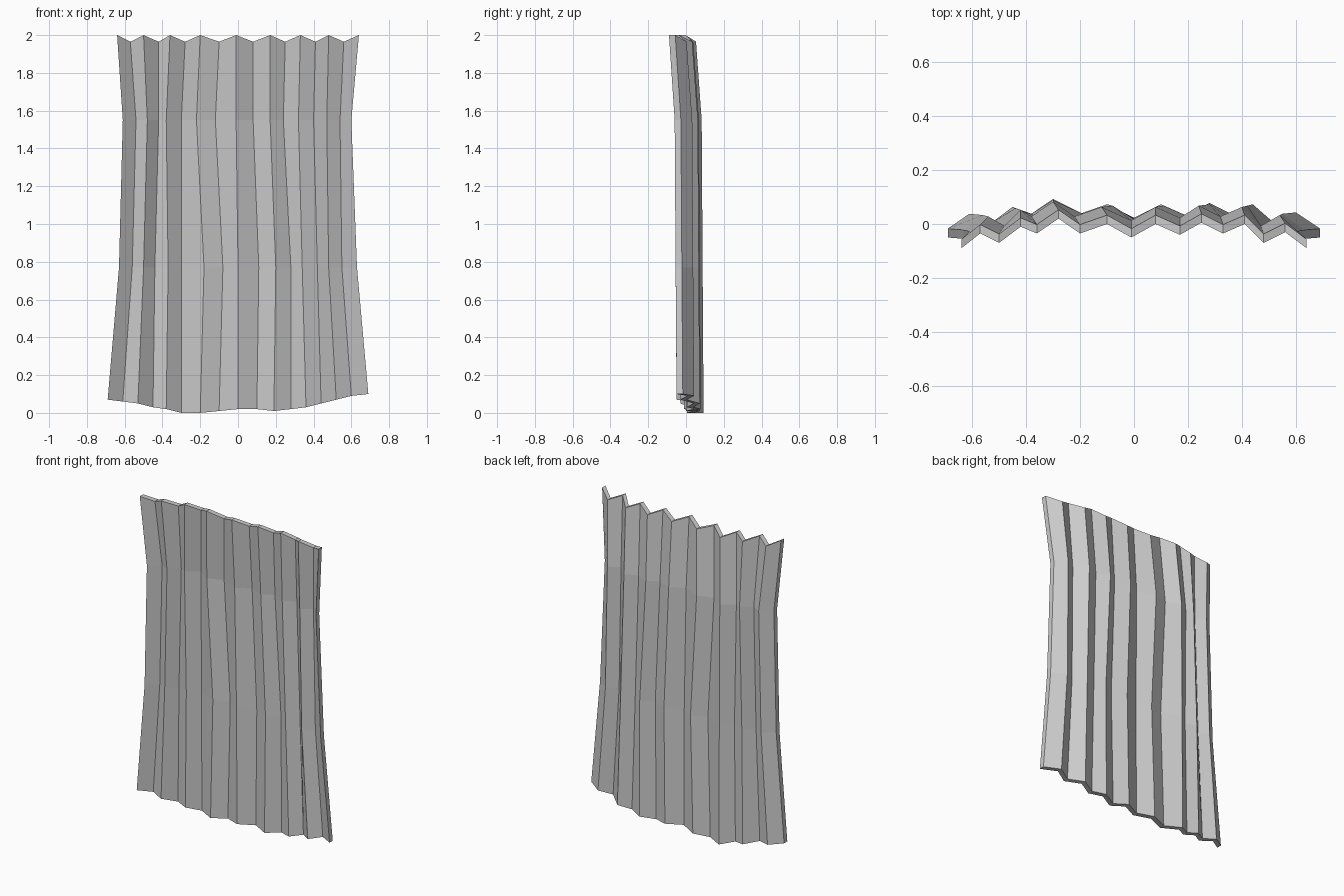
import bpy
import bmesh

default_cube = bpy.data.objects.get("Cube")
if default_cube:
    bpy.data.objects.remove(default_cube, do_unlink=True)


def make_material(name, colour):
    material = bpy.data.materials.new(name)
    material.use_nodes = True
    material.diffuse_color = colour
    material.node_tree.nodes["Principled BSDF"].inputs["Base Color"].default_value = colour
    return material


cloth_grey = make_material("cloth grey", (0.6, 0.6, 0.6, 1))

THICKNESS = 0.033

# Sideways position of every fold, in hundredths, at four heights
hem_x = (-69, -61, -53, -45, -38, -30, -20, -10, 0, 10, 19, 28, 36, 44, 52, 60, 69)
low_x = (-63, -56, -50, -44, -37, -30, -18, -8, 0, 11, 20, 28, 34, 42, 48, 55, 63)
high_x = (-61, -54, -48, -42, -38, -30, -22, -12, -1, 8, 17, 24, 32, 40, 47, 54, 60)
top_x = (-64, -57, -50, -42, -36, -28, -20, -10, -1, 8, 17, 25, 33, 41, 48, 56, 64)

# Pleat depth at the top edge and the wavy height of the hem, in hundredths
pleat_y = (-9, -3.5, -7, -1, -3.5, 2, -3.5, 0, -5, 0, -4, 0.5, -3.5, 0, -7, -3, -9)
hem_z = (7, 6, 5, 3, 2, 0, 0, 1, 2, 2, 1, 2, 3, 5, 7, 9, 10)


def fold_row(row_x, heights, lean):
    """One horizontal row of fold points, leaning back by the given amount."""
    return [(x / 100, y / 100 + lean, z) for x, y, z in zip(row_x, pleat_y, heights)]


folds = len(pleat_y)
top_heights = [1.965 if i % 2 else 2.0 for i in range(folds)]
rows = [
    fold_row(hem_x, [z / 100 for z in hem_z], 0.04),
    fold_row(low_x, [0.77] * folds, 0.035),
    fold_row(high_x, [1.55] * folds, 0.03),
    fold_row(top_x, top_heights, 0.0),
]

# Pleated sheet, then pushed straight back to give it thickness
bm = bmesh.new()
grid = [[bm.verts.new(point) for point in row] for row in rows]
for lower, upper in zip(grid, grid[1:]):
    for i in range(folds - 1):
        bm.faces.new((lower[i], lower[i + 1], upper[i + 1], upper[i]))
extruded = bmesh.ops.extrude_face_region(bm, geom=bm.faces[:], use_keep_orig=True)
back_verts = [item for item in extruded["geom"] if isinstance(item, bmesh.types.BMVert)]
bmesh.ops.translate(bm, verts=back_verts, vec=(0, THICKNESS, 0))
bmesh.ops.recalc_face_normals(bm, faces=bm.faces[:])

mesh = bpy.data.meshes.new("pleated_curtain")
bm.to_mesh(mesh)
bm.free()
mesh.materials.append(cloth_grey)
curtain = bpy.data.objects.new("pleated_curtain", mesh)
bpy.context.collection.objects.link(curtain)
